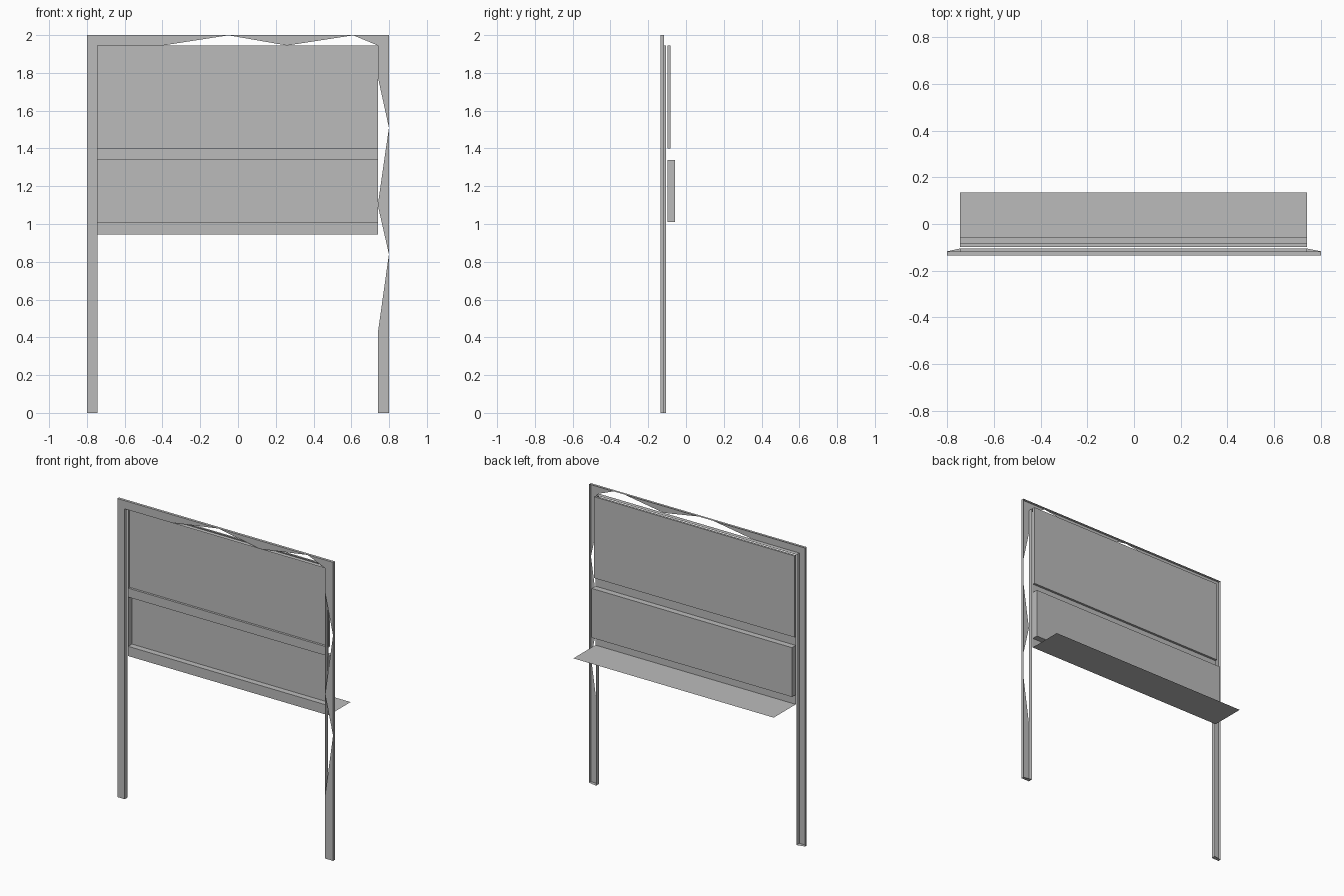
import bpy
import bmesh

cube = bpy.data.objects.get("Cube")
if cube:
    bpy.data.objects.remove(cube)

# One matte grey for all sheet parts
grey = bpy.data.materials.new("plain grey")
grey.use_nodes = True
grey.diffuse_color = (0.5, 0.5, 0.5, 1)
grey.node_tree.nodes["Principled BSDF"].inputs["Base Color"].default_value = (0.5, 0.5, 0.5, 1)

# Shared dimensions
LEFT, RIGHT = -0.745, 0.74        # inner opening
OUTER, TOP, HEAD = 0.8, 2.0, 1.945
FRONT, LIP, RETURN = -0.135, -0.117, -0.105
SHEET, BACK = -0.098, 0.135
SILL_Z = 0.945


def make_sheet(name, faces):
    """Build an open sheet object from a list of polygons."""
    bm = bmesh.new()
    for points in faces:
        bm.faces.new([bm.verts.new(p) for p in points])
    bmesh.ops.remove_doubles(bm, verts=bm.verts, dist=0.0005)
    mesh = bpy.data.meshes.new(name)
    bm.to_mesh(mesh)
    bm.free()
    mesh.materials.append(grey)
    obj = bpy.data.objects.new(name, mesh)
    bpy.context.collection.objects.link(obj)
    return obj


def sweep_y(path, y0, y1):
    """Walls that follow an x-z path from y0 back to y1."""
    return [[(a[0], y0, a[1]), (b[0], y0, b[1]), (b[0], y1, b[1]), (a[0], y1, a[1])]
            for a, b in zip(path, path[1:])]


def sweep_x(path):
    """Strips that follow a y-z path across the opening."""
    return [[(LEFT, *a), (RIGHT, *a), (RIGHT, *b), (LEFT, *b)]
            for a, b in zip(path, path[1:])]


# Frame face, with a zigzag inner edge on the head and one jamb
outer_path = [(-OUTER, 0), (-OUTER, TOP), (OUTER, TOP), (OUTER, 0)]
inner_path = [(RIGHT, 0), (RIGHT, HEAD), (LEFT, HEAD), (LEFT, 0)]
zigzag = [(RIGHT, 0), (RIGHT, 0.42), (0.799, 0.84), (RIGHT, 1.1), (0.799, 1.51),
          (RIGHT, 1.78), (RIGHT, HEAD), (0.61, 1.999), (0.26, HEAD),
          (-0.05, 1.999), (-0.4, HEAD), (LEFT, HEAD), (LEFT, 0)]
make_sheet("frame_face", [[(x, FRONT, z) for x, z in outer_path + zigzag]])

# Frame walls: shallow outer lip, deeper inner return
make_sheet("frame_outer_lip", sweep_y(outer_path, FRONT, LIP))
make_sheet("frame_inner_return", sweep_y(inner_path, FRONT, RETURN))

# Caps under the jambs
for name, out, inn in (("left_jamb_cap", OUTER, RIGHT), ("right_jamb_cap", -OUTER, LEFT)):
    make_sheet(name, [[(out, FRONT, 0), (inn, FRONT, 0), (inn, RETURN, 0), (out, LIP, 0)]])

# Window sashes and sill: one folded sheet with two recesses
recesses = [("lower", 1.01, 1.34, -0.058), ("upper", 1.40, HEAD, -0.083)]
profile = [(BACK, SILL_Z), (SHEET, SILL_Z)]
for _, low, high, depth in recesses:
    profile += [(SHEET, low), (depth, low), (depth, high), (SHEET, high)]
make_sheet("sill", sweep_x(profile[:2]))
make_sheet("window_sashes", sweep_x(profile[1:]))

# End walls closing each recess
for name, low, high, depth in recesses:
    make_sheet(name + "_recess_ends",
               [[(x, SHEET, low), (x, depth, low), (x, depth, high), (x, SHEET, high)]
                for x in (LEFT, RIGHT)])
